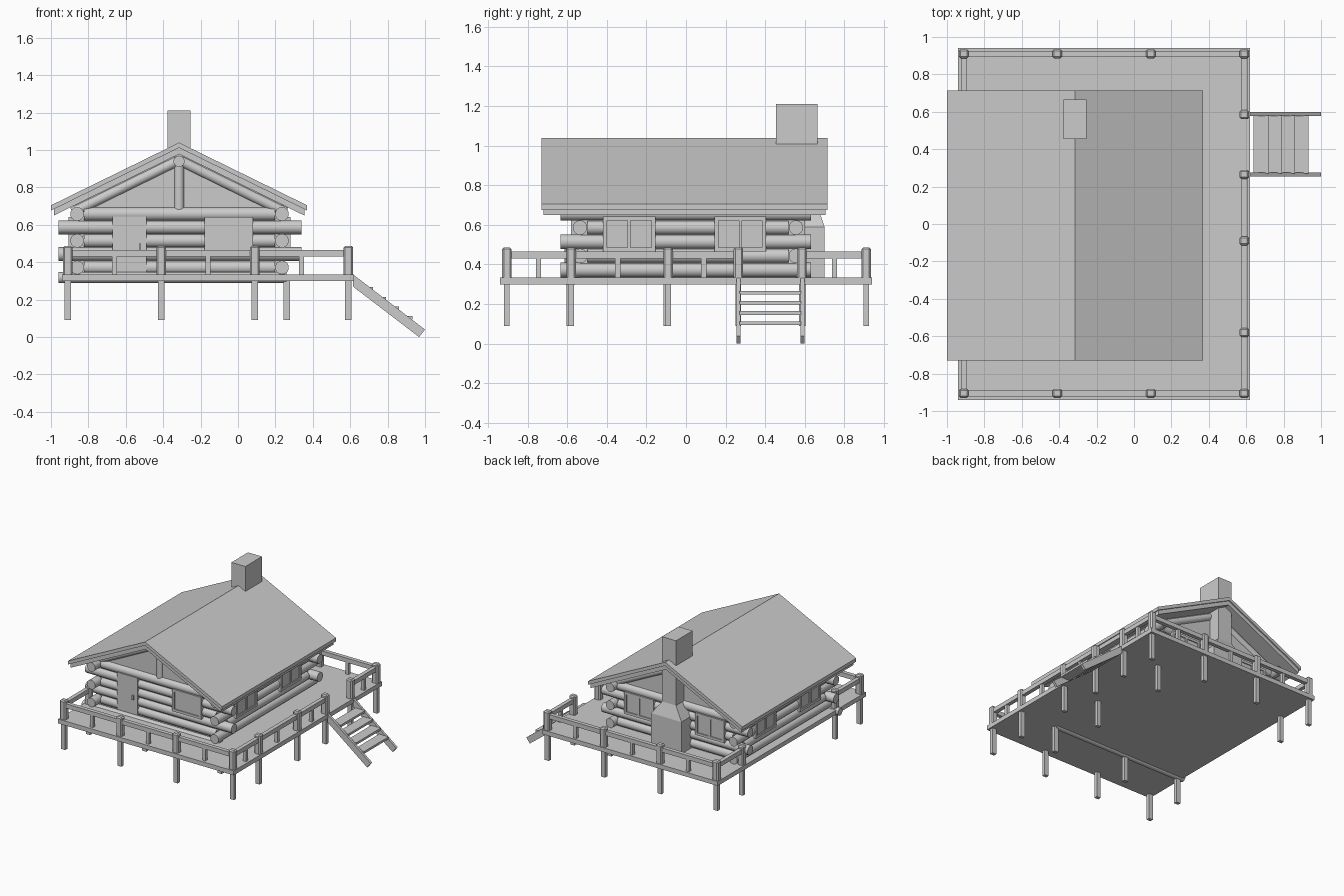
import bpy, bmesh
from mathutils import Vector, Matrix

if "Cube" in bpy.data.objects:
    bpy.data.objects.remove(bpy.data.objects["Cube"])

parts = {}


def mesh(name):
    return parts.setdefault(name, bmesh.new()) if name not in parts else parts[name]


def box(name, x0, x1, y0, y1, z0, z1, bevel=0):
    bm = mesh(name)
    m = Matrix.Translation(((x0 + x1) / 2, (y0 + y1) / 2, (z0 + z1) / 2)) @ Matrix.Diagonal((x1 - x0, y1 - y0, z1 - z0, 1))
    vs = bmesh.ops.create_cube(bm, size=1, matrix=m)['verts']
    if bevel:
        es = list({e for v in vs for e in v.link_edges})
        bmesh.ops.bevel(bm, geom=es, offset=bevel, segments=1, affect='EDGES')


def log(name, p, q, r):
    bm = mesh(name)
    p, q = Vector(p), Vector(q)
    d = q - p
    m = Matrix.Translation((p + q) / 2) @ d.to_track_quat('Z', 'Y').to_matrix().to_4x4()
    vs = bmesh.ops.create_cone(bm, cap_ends=True, segments=14, radius1=r, radius2=r, depth=d.length, matrix=m)['verts']
    for f in {f for v in vs for f in v.link_faces}:
        f.smooth = len(f.verts) == 4
        if not f.smooth:
            for e in f.edges:
                e.smooth = False


def prism(name, profile, y0, y1):
    # x-z profile extruded along y
    bm = mesh(name)
    f = bm.faces.new([bm.verts.new((x, y0, z)) for x, z in profile])
    g = bmesh.ops.extrude_face_region(bm, geom=[f])['geom']
    bmesh.ops.translate(bm, vec=(0, y1 - y0, 0), verts=[v for v in g if isinstance(v, bmesh.types.BMVert)])
    bmesh.ops.recalc_face_normals(bm, faces=bm.faces[:])


CX, FY, BY, LX, RX, R = -0.315, -0.535, 0.555, -0.86, 0.235, 0.037

# deck and stilts
box("deck", -0.94, 0.62, -0.94, 0.94, 0.30, 0.335)
fx, sy = (-0.91, -0.41, 0.09, 0.59), (-0.58, -0.09, 0.265, 0.585)
rim = [(x, y) for x in fx for y in (-0.905, 0.91)] + [(0.59, y) for y in sy]
inner = [(0.26, 0.585), (0.26, -0.1), (0.26, -0.59), (-0.91, 0.59), (-0.91, -0.59), (-0.41, -0.59)]
for x, y in rim + inner:
    box("stilts", x - .018, x + .018, y - .014, y + .014, 0.09, 0.31)

# railing posts, rails and short balusters
for x, y in rim + inner[3:5]:
    box("railing_posts", x - .026, x + .026, y - .024, y + .024, 0.31, 0.487, 0.009)
for y in (-0.905, 0.91):
    box("railing", -0.91, 0.59, y - .016, y + .016, 0.43, 0.465)
    for x in (-0.66, -0.16, 0.34):
        box("railing", x - .013, x + .013, y - .013, y + .013, 0.33, 0.44)
for x, a, b in ((0.59, -0.905, 0.265), (0.59, 0.585, 0.91), (-0.91, -0.905, -0.59), (-0.91, 0.59, 0.91)):
    box("railing", x - .016, x + .016, a, b, 0.43, 0.465)
for y in (-0.745, -0.345, 0.09, 0.75):
    box("railing", .577, .603, y - .013, y + .013, 0.33, 0.44)

# interlocking log walls: alternate layers pass through the corners
for i in range(5):
    z = 0.372 + 0.0715 * i
    if i % 2:
        xa, xb, ya, yb = -0.96, 0.34, FY + R, BY - R
    else:
        xa, xb, ya, yb = LX + R, RX - R, -0.635, 0.63
    for y in (FY, BY):
        log("wall_logs", (xa, y, z), (xb, y, z), R)
    for x in (LX, RX):
        log("wall_logs", (x, ya, z), (x, yb, z), R)
log("sill_log", (-0.96, -0.585, 0.318), (0.26, -0.585, 0.318), 0.03)
for y in (FY, BY):
    box("wall_core", LX, RX, y - .012, y + .012, 0.33, 0.69)
for x in (LX, RX):
    box("wall_core", x - .012, x + .012, FY, BY, 0.33, 0.72)


def roof_z(x, top):
    return top - 0.49 * abs(x - CX)


def gable_layer(name, half, top, bottom, y0, y1):
    e = 0.49 * half
    prism(name, [(CX - half, top - e), (CX, top), (CX + half, top - e),
                 (CX + half, bottom - e), (CX, bottom), (CX - half, bottom - e)], y0, y1)


# gable ends with rafters, king post and ridge pole
for y in (FY, BY):
    prism("gable_panels", [(LX, 0.69), (RX, 0.69), (RX, 0.715), (CX, 0.985), (LX, 0.715)], y - .01, y + .01)
    log("king_posts", (CX, y, 0.68), (CX, y, 0.95), 0.028)
    for s in (-1, 1):
        log("rafters", (CX, y, 0.945), (CX + s * .57, y, roof_z(CX + .57, 0.945)), 0.028)
log("ridge_pole", (CX, -0.60, 0.94), (CX, 0.60, 0.94), 0.03)

# two-layer roof
gable_layer("roof", 0.685, 1.04, 1.012, -0.73, 0.715)
gable_layer("roof_boards", 0.67, 1.013, 0.978, -0.72, 0.705)

# chimney: hearth block, sloped shoulder, stack
box("chimney_base", CX - .135, CX + .135, 0.54, 0.70, 0.33, 0.59)
bm = mesh("chimney_shoulder")
low = [bm.verts.new((CX + sx * .135, y, 0.59)) for sx, y in ((-1, .54), (1, .54), (1, .70), (-1, .70))]
top = [bm.verts.new((CX + sx * .062, y, 0.69)) for sx, y in ((-1, .54), (1, .54), (1, .665), (-1, .665))]
bm.faces.new(top)
for i in range(4):
    j = (i + 1) % 4
    bm.faces.new((low[i], low[j], top[j], top[i]))
box("chimney_stack", CX - .062, CX + .062, 0.455, 0.665, 0.66, 1.21)


def wall_box(name, axis, wall, sign, a, b, z0, z1, depth):
    # panel set in a wall, standing out by depth
    c, d = sorted((wall, wall + sign * depth))
    if axis == 'x':
        box(name, a, b, c, d, z0, z1)
    else:
        box(name, c, d, a, b, z0, z1)


def window(axis, wall, sign, a, b, panes=2):
    z0, z1, t = 0.465, 0.643, 0.02
    wall_box("window_glass", axis, wall, sign, a, b, z0, z1, 0.038)
    bars = [(a, a + t, z0, z1), (b - t, b, z0, z1), (a + t, b - t, z0, z0 + t), (a + t, b - t, z1 - t, z1)]
    if panes == 2:
        m = (a + b) / 2
        bars.append((m - .008, m + .008, z0 + t, z1 - t))
    for u0, u1, v0, v1 in bars:
        wall_box("window_frames", axis, wall, sign, u0, u1, v0, v1, 0.046)


# door and windows
wall_box("door", 'x', FY, -1, -0.67, -0.49, 0.335, 0.645, 0.042)
wall_box("door_handle", 'x', FY, -1, -0.53, -0.518, 0.465, 0.50, 0.056)
window('x', FY, -1, -0.18, 0.08, 1)
for a, b in ((-0.13, 0.13), (-0.76, -0.50)):
    window('x', BY, 1, a, b)
for a, b in ((-0.42, -0.155), (0.145, 0.405)):
    window('y', RX, 1, a, b)
    window('y', LX, -1, a, b)

# stairs
for y in (0.265, 0.588):
    prism("stair_stringers", [(0.615, 0.335), (1.0, 0.04), (0.968, 0.0), (0.615, 0.27)], y - .01, y + .01)
for i in range(4):
    x, z = 0.68 + .07 * i, 0.258 - .0515 * i
    box("stair_treads", x - .042, x + .042, 0.27, 0.58, z - .009, z + .009)

for name, bm in parts.items():
    me = bpy.data.meshes.new(name)
    bm.to_mesh(me)
    bm.free()
    bpy.context.collection.objects.link(bpy.data.objects.new(name, me))
